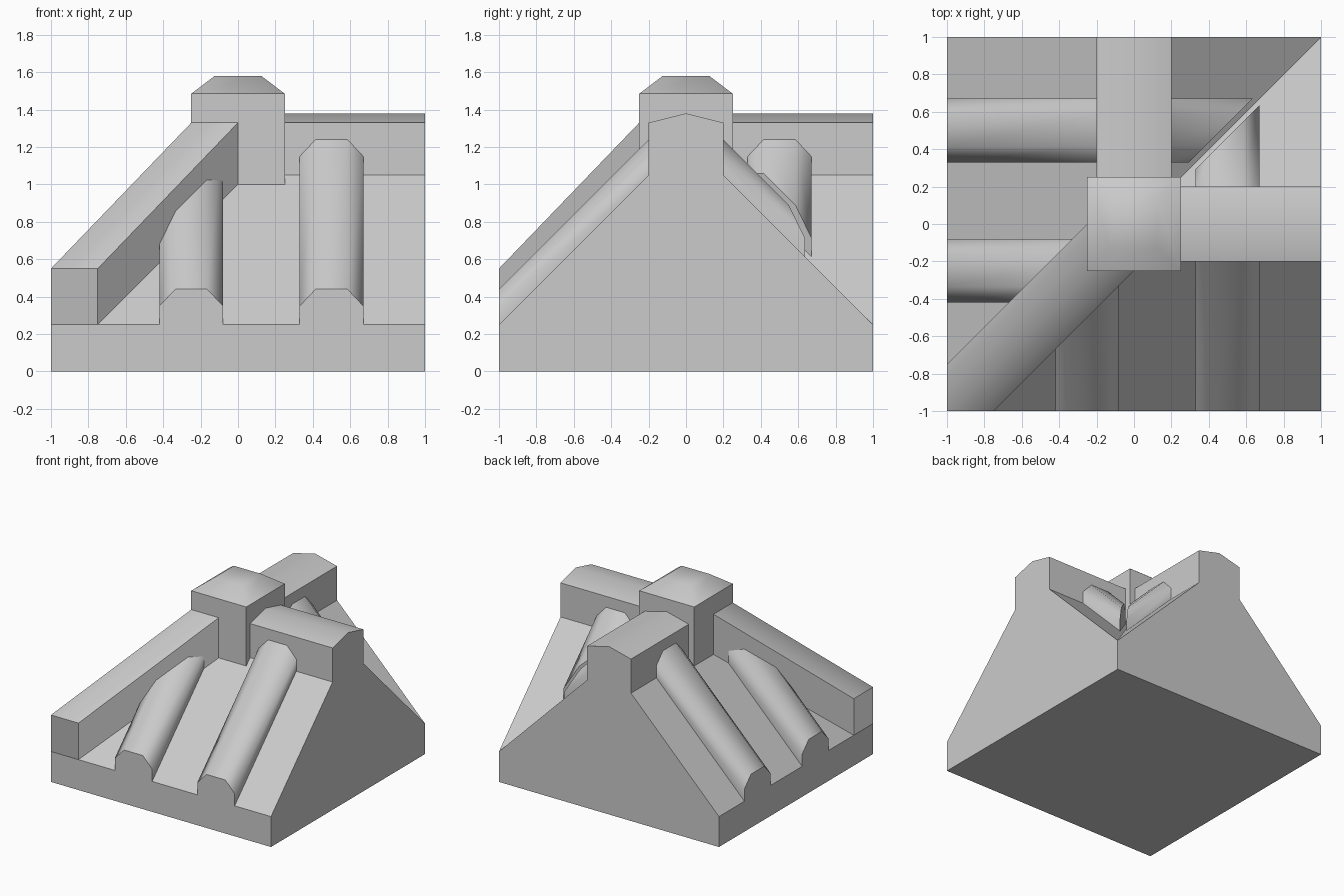
import bpy, bmesh

if "Cube" in bpy.data.objects:
    bpy.data.objects.remove(bpy.data.objects["Cube"])


def make(name, verts, faces, smooth=(), swap=False):
    """Mesh object; swap exchanges x and y (mirror over the diagonal)."""
    bm = bmesh.new()
    vs = [bm.verts.new((y, x, z) if swap else (x, y, z)) for x, y, z in verts]
    for i, f in enumerate(faces):
        bm.faces.new([vs[k] for k in f]).smooth = i in smooth
    bmesh.ops.recalc_face_normals(bm, faces=bm.faces[:])
    me = bpy.data.meshes.new(name)
    bm.to_mesh(me)
    bm.free()
    ob = bpy.data.objects.new(name, me)
    bpy.context.collection.objects.link(ob)
    return ob


def prism(name, start, end, smooth=(), swap=False):
    """Join two matching end outlines; smooth lists the side indices."""
    n = len(start)
    sides = [(i, (i + 1) % n, n + (i + 1) % n, n + i) for i in range(n)]
    caps = [tuple(range(n)), tuple(range(n, 2 * n))]
    return make(name, start + end, sides + caps, smooth, swap)


# L-shaped roof body: ridges toward +x and +y, outer hip, inner valley
E, R = 0.25, 1.25
make("roof_body",
     [(-1, -1, 0), (1, -1, 0), (1, 1, 0), (-1, 1, 0),
      (-1, -1, E), (1, -1, E), (1, 1, E), (-1, 1, E),
      (1, 0, R), (0, 1, R), (0, 0, R)],
     [(0, 3, 2, 1), (0, 1, 5, 4), (1, 2, 6, 8, 5), (2, 3, 7, 9, 6), (3, 0, 4, 7),
      (4, 5, 8, 10), (10, 8, 6), (10, 6, 9), (10, 9, 7, 4)])


# Half-round tile roll following a slope, cut to meet its neighbour
def roll(name, cx, y0, y_end, swap):
    prof = [(-0.17, 0), (-0.17, 0.1), (-0.085, 0.19), (0.085, 0.19), (0.17, 0.1), (0.17, 0)]
    a = [(cx + dx, y0, R - abs(y0) + h) for dx, h in prof]
    b = []
    for dx, h in prof:
        y = y_end(cx + dx)
        b.append((cx + dx, y, R - abs(y) + h))
    prism(name, a, b, range(5), swap)


for swap, side in ((False, "x"), (True, "y")):
    roll(f"outer_roll_{side}", 0.5, -1, lambda x: -0.2, swap)
    roll(f"hip_roll_{side}", -0.25, -1, lambda x: x, swap)
    roll(f"valley_roll_{side}", 0.5, 0.2, lambda x: x - 0.035, swap)

    # Ridge cap from the post to the outer end
    cap = [(-0.2, 1.05), (-0.2, 1.33), (0, 1.38), (0.2, 1.33), (0.2, 1.05)]
    prism(f"ridge_cap_{side}", [(0.1, y, z) for y, z in cap],
          [(1, y, z) for y, z in cap], (1, 2), swap)

# Hip cap running down to the outer corner
low = [(-0.75, -1, 0.25), (-0.75, -1, 0.55), (-1, -1, 0.55),
       (-1, -0.75, 0.55), (-1, -0.75, 0.25), (-1, -1, 0.25)]
high = [(x + 0.75, y + 0.75, z + (0.78 if z > 0.5 else 0.75)) for x, y, z in low]
prism("hip_cap", low, high, (1, 2))


# Centre post with a bevelled smooth top
def square(s, z):
    return [(-s, -s, z), (s, -s, z), (s, s, z), (-s, s, z)]


prism("post", square(0.25, 1.0), square(0.25, 1.485))
prism("post_top", square(0.25, 1.485), square(0.125, 1.58), (0, 1, 2, 3, 5))
